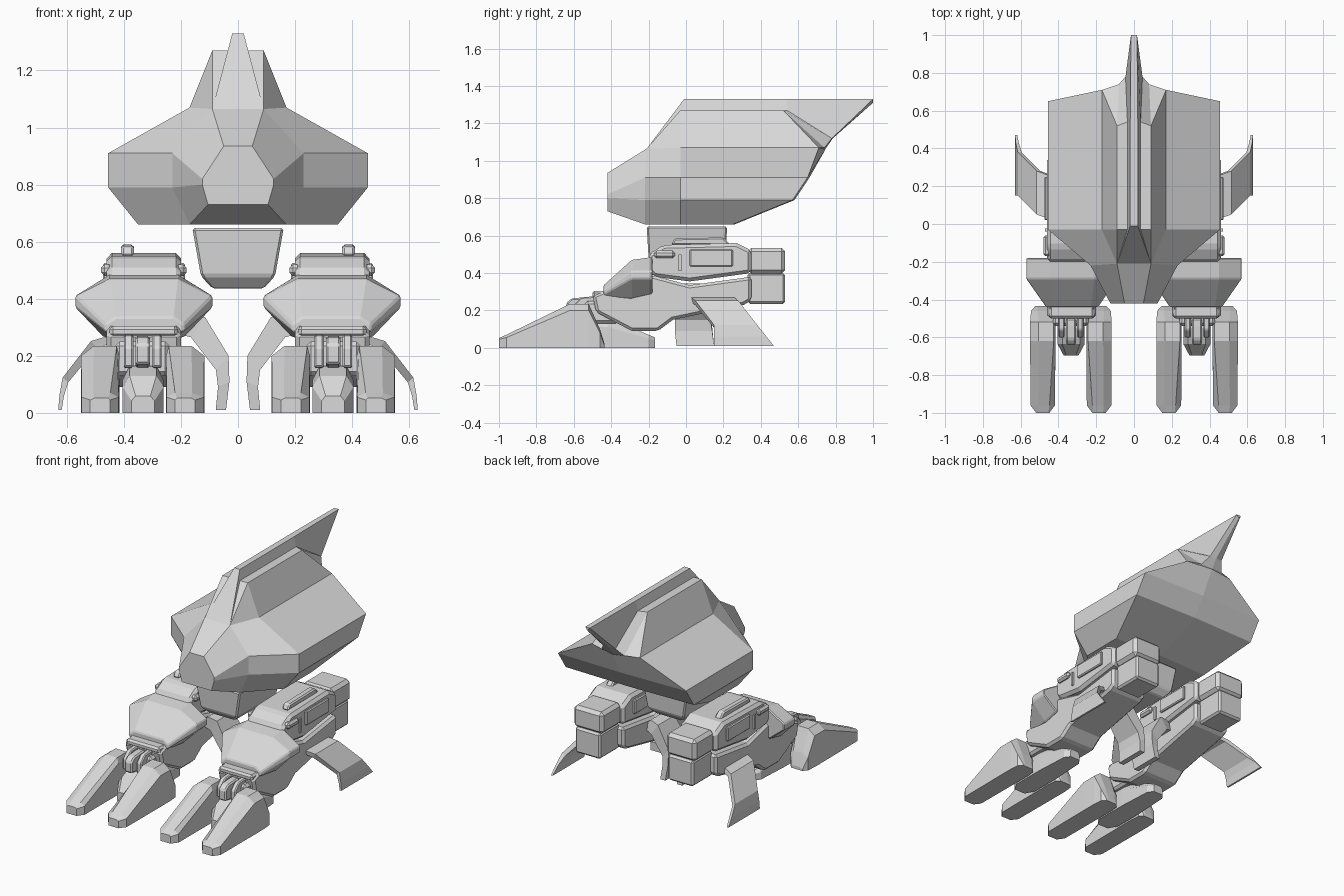
import bpy, bmesh

if "Cube" in bpy.data.objects:
    bpy.data.objects.remove(bpy.data.objects["Cube"])

grey = bpy.data.materials.new("light grey")
grey.diffuse_color = (0.7, 0.7, 0.7, 1)
grey.use_nodes = True
grey.node_tree.nodes["Principled BSDF"].inputs["Base Color"].default_value = grey.diffuse_color


def loft(name, rings, end_cap=True, bevel=0.0, mirror=True):
    """Skin closed rings of 3D points; coincident points are merged."""
    bm = bmesh.new()
    verts = {}

    def vert(p):
        key = tuple(round(c, 4) for c in p)
        if key not in verts:
            verts[key] = bm.verts.new(key)
        return verts[key]

    def face(points):
        vs = list(dict.fromkeys(vert(p) for p in points))
        if len(vs) > 2 and not bm.faces.get(vs):
            bm.faces.new(vs)

    for a, b in zip(rings, rings[1:]):
        for i in range(len(a)):
            j = (i + 1) % len(a)
            face((a[i], a[j], b[j], b[i]))
    face(rings[0])
    if end_cap:
        face(rings[-1])
    bmesh.ops.recalc_face_normals(bm, faces=bm.faces[:])
    mesh = bpy.data.meshes.new(name)
    bm.to_mesh(mesh)
    bm.free()
    mesh.materials.append(grey)
    ob = bpy.data.objects.new(name, mesh)
    bpy.context.collection.objects.link(ob)
    if bevel:
        m = ob.modifiers.new("chamfer", 'BEVEL')
        m.width, m.segments, m.limit_method = bevel, 1, 'ANGLE'
    if mirror:
        m = ob.modifiers.new("other_leg", 'MIRROR')
        m.use_mirror_merge = False
    return ob


def prism(name, profile, x0, x1, bevel=0.0):
    """Extrude a (y, z) profile sideways."""
    return loft(name, [[(x, y, z) for y, z in profile] for x in (x0, x1)], bevel=bevel)


def box(name, x0, x1, y0, y1, z0, z1, bevel=0.0):
    return prism(name, [(y0, z0), (y1, z0), (y1, z1), (y0, z1)], x0, x1, bevel)


def sheet(name, stations, side):
    """Bent plate; each station is x, z, y0, y1, x thickness, z thickness."""
    loft(name, [[(x - side * tx, y0, z - tz), (x + side * tx, y0, z + tz),
                 (x + side * tx, y1, z + tz), (x - side * tx, y1, z - tz)]
                for x, z, y0, y1, tx, tz in stations])


def both_sides(half):
    return half + [(-x, y, z) for x, y, z in reversed(half)]


# Hull with dorsal fin: nose, shoulder, main, rear top, rear rim, rear centre line
nose = [(.105, -.42, .73), (.125, -.42, .80), (.125, -.42, .82)] + [(.05, -.42, .935)] * 4
shoulder = [(.17, -.22, .66), (.23, -.22, .79), (.23, -.22, .91)] + [(.09, -.21, 1.065)] * 4
main = [(.35, -.03, .66), (.455, -.03, .79), (.455, -.03, .91), (.17, -.03, 1.07),
        (.09, -.03, 1.27), (.035, -.03, 1.27), (.02, -.01, 1.33)]
rim = [(.35, .25, .66), (.455, .57, .79), (.455, .65, .91), (.17, .71, 1.07)]
rear_top = rim + [(.09, .52, 1.27), (.035, .54, 1.27), (.02, .54, 1.33)]
rear = rim + [(.08, .74, 1.07), (.045, .78, 1.12), (.016, 1.0, 1.33)]
centre = [(0, .26, .66), (0, .58, .79), (0, .66, .91), (0, .745, 1.06),
          (0, .747, 1.065), (0, .785, 1.12), (0, 1.0, 1.31)]
loft("hull", [both_sides(r) for r in (nose, shoulder, main, rear_top, rear, centre)],
     end_cap=False, mirror=False)

# Neck block under the hull
loft("neck", [[(-w, y0, z), (w, y0, z), (w, y1, z), (-w, y1, z)] for w, y0, y1, z in
              ((.16, -.21, .22, .648), (.13, -.2, .21, .48), (.09, -.16, .17, .436))],
     bevel=.008, mirror=False)

# Thigh
prism("thigh", [(-.5, .28), (-.48, .19), (-.29, .09), (-.15, .09), (-.07, .15), (.31, .23),
                (.35, .255), (.35, .38), (.02, .335), (-.17, .385), (-.3, .38), (-.45, .3)],
      .2, .46, .015)

# Knee shield
loft("knee_shield", [
    [(x, y, z) for x, z in ((x0, zl), (x0 + c, zb), (x1 - c, zb), (x1, zl),
                            (x1, zh), (x1 - c * 1.2, zt), (x0 + c * 1.2, zt), (x0, zh))]
    for y, x0, x1, c, zb, zl, zh, zt in (
        (-.18, .09, .57, .1, .29, .37, .41, .485),
        (-.29, .09, .57, .1, .265, .37, .41, .47),
        (-.44, .19, .465, .03, .265, .285, .31, .335))], bevel=.006)
box("shin_lip", .21, .45, -.5, -.4, .265, .305, .012)

# Upper pod with its plates, slots and top rail
prism("upper_pod", [(-.2, .41), (-.17, .38), (.02, .355), (.35, .4), (.35, .52),
                    (.27, .56), (-.12, .55), (-.2, .5)], .2, .46, .018)
for tag, x in (("outer", .46), ("inner", .2)):
    box(tag + "_plate", x - .014, x + .014, .02, .25, .435, .525, .006)
    box(tag + "_slot", x - .01, x + .01, -.04, -.025, .41, .5)
    box(tag + "_pod_step", x - .02, x + .02, -.17, -.06, .48, .52, .012)
prism("top_rail", [(-.08, .55), (-.06, .585), (.2, .59), (.24, .55)], .365, .41, .008)

# Rear pack
box("rear_pack_upper", .225, .435, .33, .53, .395, .535, .02)
box("rear_pack_lower", .24, .42, .33, .53, .235, .4, .012)

# Front toes, tops leaning toward the leg's middle
for tag, cx, lean in (("inner_toe", .185, .018), ("outer_toe", .483, -.018)):
    rings = []
    for y, w, zs, zt, t in ((-1.0, .035, .045, .052, .025), (-.96, .065, .055, .07, .03),
                            (-.62, .067, .2, .235, .04), (-.52, .067, .2, .235, .04),
                            (-.46, .062, .08, .1, .035), (-.435, .04, .01, .02, .025)):
        c = cx + lean * zt / .235
        rings.append([(cx - w, y, 0), (cx - w, y, zs), (c - t, y, zt),
                      (c + t, y, zt), (cx + w, y, zs), (cx + w, y, 0)])
    loft(tag, rings)

# Backward middle toe
loft("rear_toe", [[(.333 - w, y, 0), (.333 - w, y, z * .7), (.333 - w * .65, y, z),
                   (.333 + w * .65, y, z), (.333 + w, y, z * .7), (.333 + w, y, 0)]
                  for y, w, z in ((-.695, .04, .06), (-.635, .072, .13), (-.55, .072, .165),
                                  (-.42, .072, .16), (-.2, .06, .07), (-.165, .035, .055))])

# Ankle: middle knuckle, side links, and a block joining the toes
prism("ankle_knuckle", [(-.64, .17), (-.5, .15), (-.5, .27), (-.54, .27), (-.61, .265),
                        (-.64, .24)], .308, .36, .008)
for tag, x in (("inner", .268), ("outer", .367)):
    prism(tag + "_ankle_link", [(-.6, .16), (-.42, .15), (-.42, .28), (-.56, .27), (-.6, .23)],
          x, x + .033, .006)
box("ankle_block", .24, .43, -.54, -.36, .13, .25, .015)

# Outer heel fin and inner claw
sheet("heel_fin", [(.42, .265, .02, .25, .01, .012), (.505, .24, .05, .28, .01, .012),
                   (.605, .115, .15, .38, .01, .008), (.618, .06, .15, .43, .008, 0),
                   (.624, .01, .15, .47, .006, 0)], 1)
sheet("inner_claw", [(.21, .315, -.05, .1, .03, .03), (.14, .3, -.05, .12, .025, .035),
                     (.055, .175, -.06, .13, .022, .025), (.05, .1, -.06, .14, .02, .01),
                     (.06, .01, -.05, .15, .018, 0)], -1)
